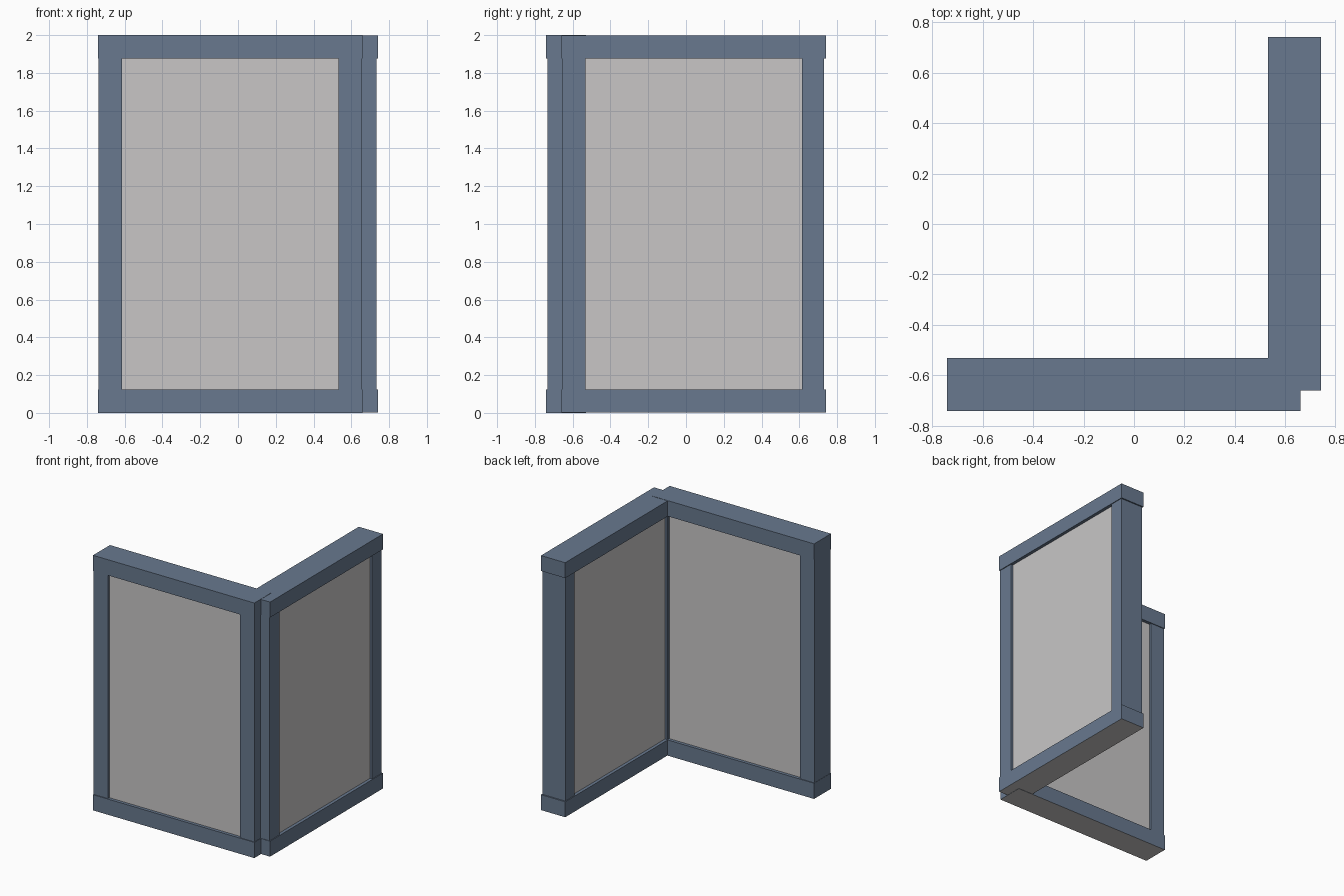
import bpy
import bmesh
from mathutils import Vector

if "Cube" in bpy.data.objects:
    bpy.data.objects.remove(bpy.data.objects["Cube"])


def material(name, rgb):
    m = bpy.data.materials.new(name)
    m.diffuse_color = (*rgb, 1)
    m.use_nodes = True
    m.node_tree.nodes["Principled BSDF"].inputs["Base Color"].default_value = m.diffuse_color
    return m


BLUE = material("slate_blue_frame", (0.138, 0.190, 0.272))
GREY = material("pale_grey_pane", (0.58, 0.565, 0.565))


def box(name, lo, hi, mat, swap, grey_base=False):
    """Box from two corners; swap maps the front panel onto the side panel."""
    if swap:  # mirror across the diagonal x = -y
        (x0, y0, z0), (x1, y1, z1) = lo, hi
        lo, hi = (-y1, -x1, z0), (-y0, -x0, z1)
    lo, hi = Vector(lo), Vector(hi)
    bm = bmesh.new()
    bmesh.ops.create_cube(bm, size=1)
    for v in bm.verts:
        v.co = Vector(v.co[i] * (hi[i] - lo[i]) + (lo[i] + hi[i]) / 2 for i in range(3))
    bm.normal_update()
    mesh = bpy.data.meshes.new(name)
    mesh.materials.append(mat)
    if grey_base:
        mesh.materials.append(GREY)
        for f in bm.faces:
            f.material_index = int(f.normal.z < -0.5)
    bm.to_mesh(mesh)
    bm.free()
    bpy.context.collection.objects.link(bpy.data.objects.new(name, mesh))


def panel(prefix, swap):
    # start and finish of the panel along its length, and its thickness range
    a, b = (-0.74, 0.66)
    y0, y1 = -0.74, -0.53
    e = 0.002 if swap else 0.0   # side panel is a hair shorter
    inset, recess, rail = 0.006, 0.025, 0.123
    # horizontal rails
    box(prefix + "_bottom_rail", (a, y0, e), (b, y1, rail), BLUE, swap, True)
    box(prefix + "_top_rail", (a, y0, 2 - rail), (b, y1, 2 - e), BLUE, swap)
    # upright stiles, slightly thinner than the rails
    out = a + (0.01 if swap else 0.002)
    for side, x0, x1 in (("outer", out, -0.615), ("corner", 0.533, b - 0.004)):
        box(f"{prefix}_{side}_stile", (x0, y0 + inset, rail),
            (x1, y1 - inset, 2 - rail), BLUE, swap)
    # recessed pane between the frame members
    box(prefix + "_pane", (-0.63, y0 + recess, rail - 0.02),
        (0.55, y1 - recess, 2 - rail + 0.02), GREY, swap)


panel("front", False)
panel("side", True)
